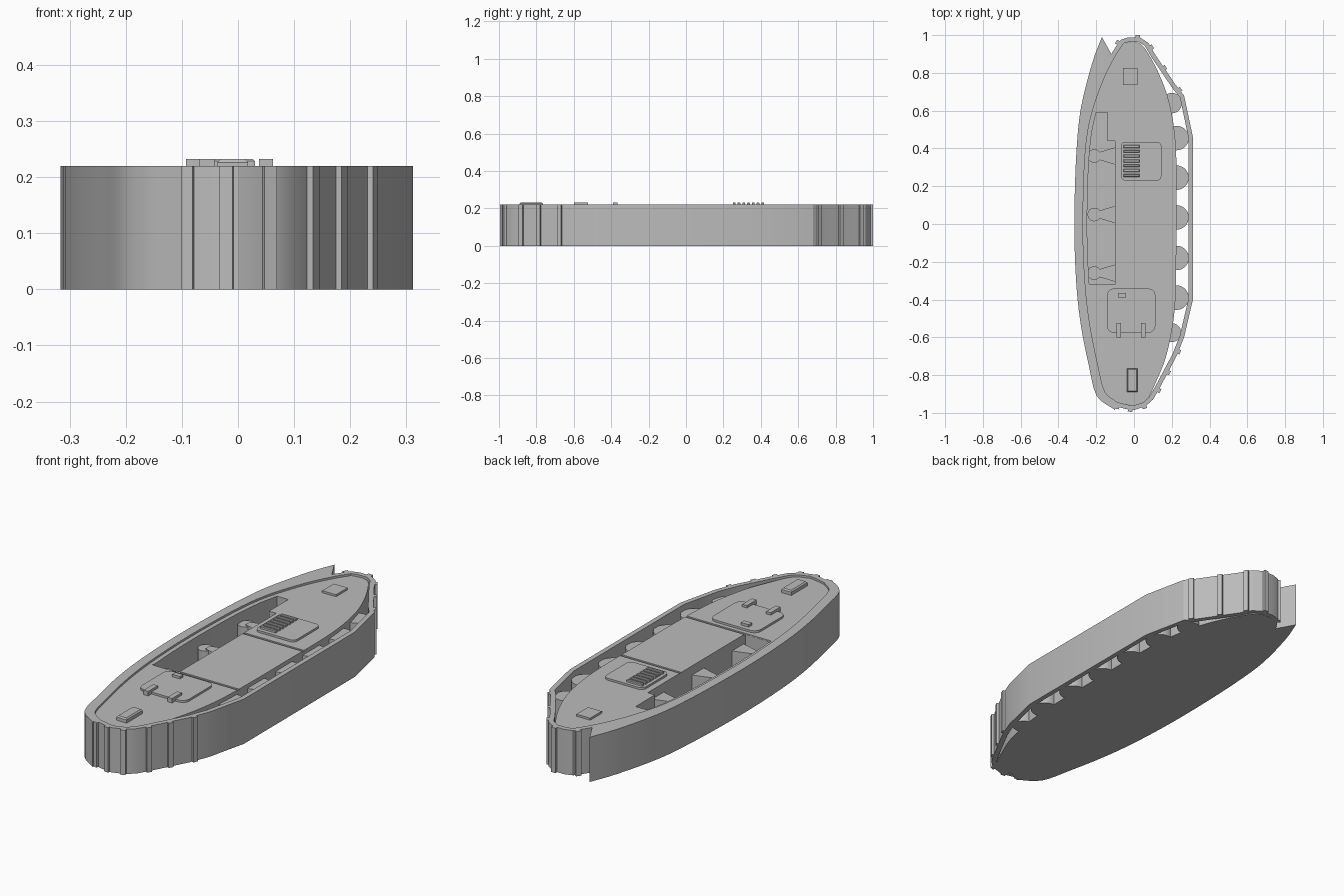
import bpy, bmesh, math
from mathutils import Vector

if "Cube" in bpy.data.objects:
    bpy.data.objects.remove(bpy.data.objects["Cube"])

grey = bpy.data.materials.new("plain grey")
grey.use_nodes = True
grey.diffuse_color = (0.5, 0.5, 0.5, 1)
grey.node_tree.nodes["Principled BSDF"].inputs["Base Color"].default_value = (0.5, 0.5, 0.5, 1)

TOP, DECK, HIGH = 0.22, 0.21, 0.232


def finish(name, bm, smooth=False):
    bmesh.ops.recalc_face_normals(bm, faces=bm.faces)
    mesh = bpy.data.meshes.new(name)
    bm.to_mesh(mesh)
    bm.free()
    obj = bpy.data.objects.new(name, mesh)
    bpy.context.collection.objects.link(obj)
    mesh.materials.append(grey)
    if smooth:
        shade(obj)
    return obj


def shade(obj):
    bpy.ops.object.select_all(action='DESELECT')
    obj.select_set(True)
    bpy.context.view_layer.objects.active = obj
    bpy.ops.object.shade_smooth_by_angle(angle=math.radians(25))


def prism(name, outline, z0, z1, smooth=False):
    bm = bmesh.new()
    face = bm.faces.new([bm.verts.new((x, y, z0)) for x, y in outline])
    up = bmesh.ops.extrude_face_region(bm, geom=[face])["geom"]
    verts = [v for v in up if isinstance(v, bmesh.types.BMVert)]
    bmesh.ops.translate(bm, verts=verts, vec=(0, 0, z1 - z0))
    return finish(name, bm, smooth)


def ribbon(name, outer, inner, z0, z1, closed):
    """Upright band between two matching paths."""
    bm = bmesh.new()
    rings = [[bm.verts.new(p) for p in ((a[0], a[1], z0), (a[0], a[1], z1),
                                        (b[0], b[1], z1), (b[0], b[1], z0))]
             for a, b in zip(outer, inner)]
    pairs = list(zip(rings, rings[1:]))
    if closed:
        pairs.append((rings[-1], rings[0]))
    else:
        bm.faces.new(rings[0])
        bm.faces.new(rings[-1])
    for r, s in pairs:
        for k in range(4):
            j = (k + 1) % 4
            bm.faces.new((r[k], r[j], s[j], s[k]))
    return finish(name, bm, True)


def box(name, x0, x1, y0, y1, z0, z1, radius=0.0, bevel=0.0):
    bm = bmesh.new()
    bmesh.ops.create_cube(bm, size=1)
    for v in bm.verts:
        v.co = ((x0 + x1) / 2 + v.co.x * (x1 - x0), (y0 + y1) / 2 + v.co.y * (y1 - y0),
                (z0 + z1) / 2 + v.co.z * (z1 - z0))
    if radius:
        edges = [e for e in bm.edges if abs(e.verts[0].co.z - e.verts[1].co.z) > 1e-5]
        bmesh.ops.bevel(bm, geom=edges, offset=radius, segments=5, profile=0.5, affect='EDGES')
    if bevel:
        edges = [e for e in bm.edges if all(v.co.z > z1 - 1e-5 for v in e.verts)]
        bmesh.ops.bevel(bm, geom=edges, offset=bevel, segments=1, affect='EDGES')
    return finish(name, bm)


def curve(points, steps=4):
    """Catmull-Rom curve through the points."""
    p = [Vector(q) for q in points]
    p = [2 * p[0] - p[1]] + p + [2 * p[-1] - p[-2]]
    out = []
    for a, b, c, d in zip(p, p[1:], p[2:], p[3:]):
        for i in range(steps):
            t = i / steps
            out.append(0.5 * (2 * b + (c - a) * t + (2 * a - 5 * b + 4 * c - d) * t * t
                              + (3 * b - a - 3 * c + d) * t ** 3))
    return out + [p[-2]]


def inset(path, dist):
    """Move a counterclockwise closed path inwards."""
    out = []
    for i, p in enumerate(path):
        a = (p - path[i - 1]).normalized()
        b = (path[(i + 1) % len(path)] - p).normalized()
        t = (a + b).normalized()
        out.append(p + Vector((-t.y, t.x)) * dist)
    return out


def cut(target, cutter):
    mod = target.modifiers.new("cut", 'BOOLEAN')
    mod.operation, mod.object, mod.solver = 'DIFFERENCE', cutter, 'EXACT'
    graph = bpy.context.evaluated_depsgraph_get()
    mesh = bpy.data.meshes.new_from_object(target.evaluated_get(graph))
    target.modifiers.clear()
    target.data = mesh
    bpy.data.objects.remove(cutter)


# Track belt running all the way round
left_points = [(-.07, .975), (-.12, .9), (-.185, .77), (-.25, .58), (-.28, .4), (-.292, .15),
               (-.293, -.1), (-.28, -.35), (-.255, -.55), (-.215, -.75), (-.175, -.9), (-.1, -.965)]
right_points = [(-.04, -.98), (0, -.985), (.06, -.965), (.1, -.93), (.14, -.86), (.225, -.7),
                (.265, -.6), (.312, -.4), (.312, .46), (.265, .68), (.225, .73), (.11, .9),
                (.075, .96), (.03, .988), (-.03, .988)]
left = curve(left_points)
belt = left + [Vector(p) for p in right_points]
ribbon("track_belt", belt, inset(belt, .024), 0, TOP, True)

# Cleats on the exposed ends of the belt
for x, y in [(.02, .99), (-.085, .96), (.09, .935), (.16, .826), (.24, .71),
             (-.02, -.983), (.055, -.967), (.13, -.88), (.18, -.785), (.235, -.675), (-.09, -.968)]:
    p = Vector((x, y))
    i = min(range(len(belt)), key=lambda k: ((belt[k] + belt[k - 1]) / 2 - p).length
            if (belt[k] - belt[k - 1]).length < .3 else 9)
    t = (belt[i] - belt[i - 1]).normalized()
    n = Vector((t.y, -t.x))
    prism("track_cleat", [p - t * .012 - n * .012, p + t * .012 - n * .012,
                          p + t * .012 + n * .011, p - t * .012 + n * .011], 0, TOP)

# Outer guard along one side with its free pointed end
guard_points = [(-.17, .99), (-.222, .85), (-.28, .62), (-.303, .41), (-.314, .15), (-.315, -.1),
                (-.303, -.35), (-.279, -.55), (-.239, -.75), (-.197, -.91), (-.1, -.985)]
ribbon("side_guard", curve(guard_points), curve(left_points[1:]), 0, TOP, False)

# Hull filling the inside of the belt
hull_right = curve([(0, -.962), (.065, -.935), (.11, -.85), (.17, -.7), (.21, -.5), (.222, -.3),
                    (.224, .05), (.222, .4), (.19, .63), (.13, .8), (.05, .94), (0, .965)])
count = len(left)
hull = prism("hull", inset(belt, .022)[:count] + hull_right, 0, DECK)

# Open bay along the guarded side, with its small rear notch
inner = [p for p in inset(belt, .046)[:count] if -.31 < p.y < .58]
cut(hull, prism("bay_cutter", [(-.14, .59), (inner[0].x + .005, .59)] + inner
                + [(inner[-1].x + .002, -.32), (-.1, -.32), (-.1, .44), (-.14, .44)], .02, .4))

# Panel joints across the deck
for y in (.185, -.315):
    cut(hull, box("joint_cutter", -.097 if y > 0 else -.24, .3, y - .006, y + .006, DECK - .006, .4))
shade(hull)

# Road wheels on the open side
for x, y, r in [(.225, .455, .065), (.225, .245, .065), (.225, .035, .065), (.225, -.18, .065),
                (.225, -.39, .065), (.2, .64, .054), (.2, -.575, .05)]:
    ring = [(x + r * math.cos(k * math.tau / 28), y + r * math.sin(k * math.tau / 28))
            for k in range(28)]
    prism("road_wheel", ring, 0, .19, True)

# Rollers on flared arms inside the bay
for y in (.36, .05, -.26):
    ring = [(-.21 + .036 * math.cos(k * math.tau / 24), y + .036 * math.sin(k * math.tau / 24))
            for k in range(24)]
    prism("roller", ring, .01, .16, True)
    prism("roller_arm", [(-.2, y - .016), (-.095, y - .047), (-.095, y + .047), (-.2, y + .016)],
          .01, .165)

# Rear access plate with grille slats
box("grille_plate", -.07, .145, .23, .435, DECK - .005, TOP, radius=.025)
for k in range(7):
    y = .25 + k * .0255
    box("grille_slat", -.055, .03, y, y + .015, TOP - .005, HIGH, bevel=.003)

# Front hatch with hinges and handle
box("hatch", -.143, .113, -.575, -.342, DECK - .005, TOP, radius=.035)
for x in (-.093, .037):
    box("hatch_hinge", x, x + .025, -.6, -.525, DECK - .005, HIGH)
box("hatch_handle", -.085, -.042, -.39, -.365, TOP - .005, HIGH)

# Small raised blocks at both ends
box("front_block", -.037, .018, -.89, -.765, DECK - .005, HIGH, bevel=.006)
box("rear_block", -.057, .018, .735, .825, DECK - .005, TOP)
